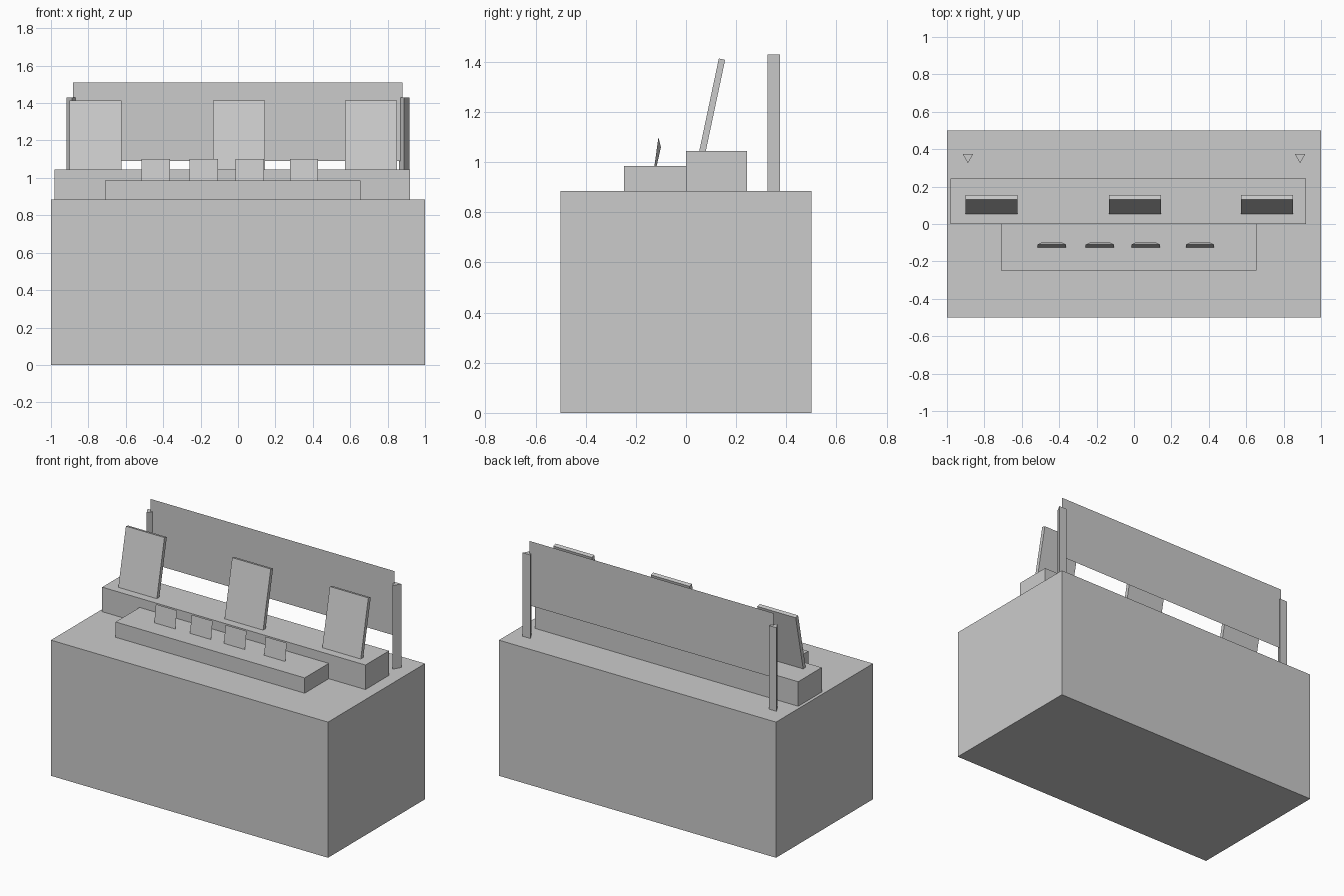
import bpy

cube = bpy.data.objects.get("Cube")
if cube:
    bpy.data.objects.remove(cube, do_unlink=True)

# One plain grey for every part
grey = bpy.data.materials.new("plain_grey")
grey.use_nodes = True
grey.diffuse_color = (0.6, 0.6, 0.6, 1)
grey.node_tree.nodes["Principled BSDF"].inputs["Base Color"].default_value = (0.6, 0.6, 0.6, 1)


def add_mesh(name, verts, faces):
    mesh = bpy.data.meshes.new(name)
    mesh.from_pydata(verts, [], faces)
    mesh.materials.append(grey)
    obj = bpy.data.objects.new(name, mesh)
    bpy.context.collection.objects.link(obj)
    return obj


def extrude_profile(name, x0, x1, profile, insets=None):
    """Side profile of (y, z) points, clockwise seen from +x, swept along x."""
    n = len(profile)
    insets = insets or [0] * n
    verts = [(x0 + i, y, z) for (y, z), i in zip(profile, insets)]
    verts += [(x1 - i, y, z) for (y, z), i in zip(profile, insets)]
    faces = [tuple(range(n)), tuple(reversed(range(n, 2 * n)))]
    faces += [(k, k + n, (k + 1) % n + n, (k + 1) % n) for k in range(n)]
    for f in range(len(faces)):
        faces[f] = tuple(reversed(faces[f]))
    return add_mesh(name, verts, faces)


def add_box(name, x0, x1, y0, y1, z0, z1):
    return extrude_profile(name, x0, x1, [(y0, z0), (y0, z1), (y1, z1), (y1, z0)])


# Table block and the two display steps
TOP = 0.885
STEP = 0.985
SHELF = 1.045
add_box("table", -1, 1, -0.5, 0.5, 0, TOP)
add_box("rear_step", -0.98, 0.92, 0, 0.243, TOP, SHELF)
add_box("front_step", -0.71, 0.655, -0.248, 0, TOP, STEP)

# Large panels leaning back on the rear step
panel = [(0.053, SHELF), (0.131, 1.414), (0.156, 1.408), (0.079, SHELF)]
for i, x in enumerate((-0.762, 0.005, 0.71)):
    extrude_profile(f"display_panel_{i + 1}", x - 0.139, x + 0.139, panel)

# Small cards on the front step, with chamfered backs
card = [(-0.126, STEP), (-0.110, 1.10), (-0.100, 1.06), (-0.117, STEP)]
for i, x in enumerate((-0.44, -0.182, 0.063, 0.353)):
    extrude_profile(f"small_card_{i + 1}", x - 0.076, x + 0.076, card, (0, 0, 0.02, 0.02))

# Three-sided posts, one edge facing forward
for side, x in (("right", -0.888), ("left", 0.888)):
    ring = [(x, 0.325), (x + 0.028, 0.375), (x - 0.028, 0.375)]
    verts = [(px, py, z) for z in (TOP, 1.43) for px, py in ring]
    add_mesh(f"{side}_post", verts,
             [(2, 1, 0), (3, 4, 5), (0, 1, 4, 3), (1, 2, 5, 4), (2, 0, 3, 5)])

# Thin banner sheet hung between the posts
add_mesh("banner", [(x, 0.358, z) for x, z in
                    ((-0.882, 1.09), (0.88, 1.09), (0.88, 1.51), (-0.882, 1.51))],
         [(0, 1, 2, 3)])
